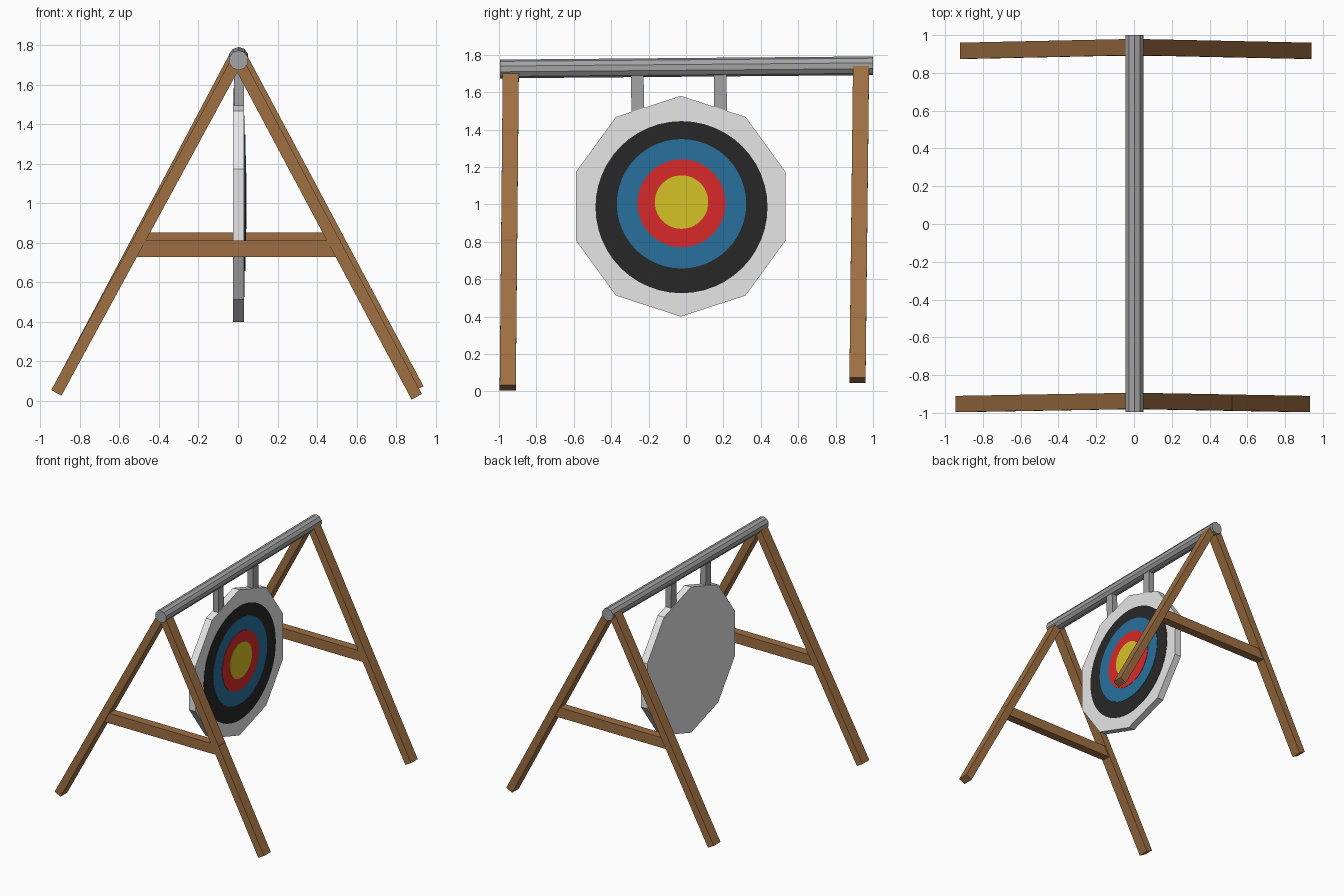
import bpy, bmesh, math
from mathutils import Vector, Matrix

if "Cube" in bpy.data.objects:
    bpy.data.objects.remove(bpy.data.objects["Cube"])


def material(name, srgb):
    m = bpy.data.materials.new(name)
    lin = [((c / 255 + 0.055) / 1.055) ** 2.4 for c in srgb]
    m.diffuse_color = (*lin, 1)
    m.use_nodes = True
    m.node_tree.nodes["Principled BSDF"].inputs["Base Color"].default_value = m.diffuse_color
    return m


wood = material("brown wood", (158, 111, 66))
metal = material("grey metal", (163, 163, 164))
white = material("off white", (230, 230, 230))
black = material("black paint", (39, 39, 39))
blue = material("blue paint", (40, 113, 158))
red = material("red paint", (217, 41, 41))
yellow = material("yellow paint", (214, 194, 38))


def finish(name, bm, mat):
    bmesh.ops.recalc_face_normals(bm, faces=bm.faces)
    me = bpy.data.meshes.new(name)
    bm.to_mesh(me)
    bm.free()
    me.materials.append(mat)
    ob = bpy.data.objects.new(name, me)
    bpy.context.collection.objects.link(ob)
    return ob


def loft(name, start, end, mat):
    """Close a solid between two matching outlines."""
    bm = bmesh.new()
    a = [bm.verts.new(p) for p in start]
    b = [bm.verts.new(p) for p in end]
    n = len(a)
    bm.faces.new(a)
    bm.faces.new(b[::-1])
    for i in range(n):
        bm.faces.new((a[i], a[(i + 1) % n], b[(i + 1) % n], b[i]))
    return finish(name, bm, mat)


def bar(name, p, q, depth, width, mat):
    """Square-cut bar from p to q; depth runs along y."""
    p, q = Vector(p), Vector(q)
    side = (q - p).cross(Vector((0, 1, 0))).normalized() * width / 2
    dep = Vector((0, depth / 2, 0))
    offs = [side + dep, side - dep, -side - dep, -side + dep]
    return loft(name, [p + o for o in offs], [q + o for o in offs], mat)


def disc(name, y, z, r, x0, x1, sides, mat):
    """Polygonal disc facing +x with a corner at the top."""
    ring = [(y + r * math.sin(2 * math.pi * i / sides),
             z + r * math.cos(2 * math.pi * i / sides)) for i in range(sides)]
    return loft(name, [(x0, *p) for p in ring], [(x1, *p) for p in ring], mat)


# A-frame legs: foot and top centres
legs = {
    "front_left_leg": ((-0.92, -0.953, 0.04), (-0.02, -0.937, 1.695)),
    "front_right_leg": ((0.905, -0.953, 0.02), (0.015, -0.937, 1.69)),
    "back_left_leg": ((-0.895, 0.917, 0.085), (-0.015, 0.936, 1.745)),
    "back_right_leg": ((0.913, 0.917, 0.06), (0.015, 0.936, 1.745)),
}
for name, (foot, top) in legs.items():
    bar(name, foot, top, 0.086, 0.059, wood)

# Cross braces between the legs
bar("front_brace", (-0.53, -0.946, 0.77), (0.52, -0.946, 0.77), 0.07, 0.082, wood)
bar("back_brace", (-0.515, 0.925, 0.81), (0.515, 0.925, 0.81), 0.07, 0.082, wood)

# Top beam, slightly rising to the back
ang = [2 * math.pi * i / 10 for i in range(10)]
loft("top_beam",
     [(0.003 + 0.05 * math.sin(a), -0.995, 1.724 + 0.05 * math.cos(a)) for a in ang],
     [(0.003 + 0.05 * math.sin(a), 1.0, 1.741 + 0.05 * math.cos(a)) for a in ang], metal)

# Hangers holding the target
for name, y in (("front_hanger", -0.261), ("back_hanger", 0.182)):
    bar(name, (0.005, y + 0.004, 1.46), (0.005, y, 1.71), 0.068, 0.05, metal)

# Target board and painted rings on its right side
disc("target_board", -0.028, 0.99, 0.59, -0.026, 0.031, 10, white)
rings = [("black_ring", 0.985, 0.46, black), ("blue_ring", 1.003, 0.346, blue),
         ("red_ring", 1.006, 0.235, red), ("yellow_centre", 1.012, 0.143, yellow)]
for i, (name, z, r, mat) in enumerate(rings):
    disc(name, -0.024, z, r, 0.030, 0.034 + 0.003 * i, 48, mat)
